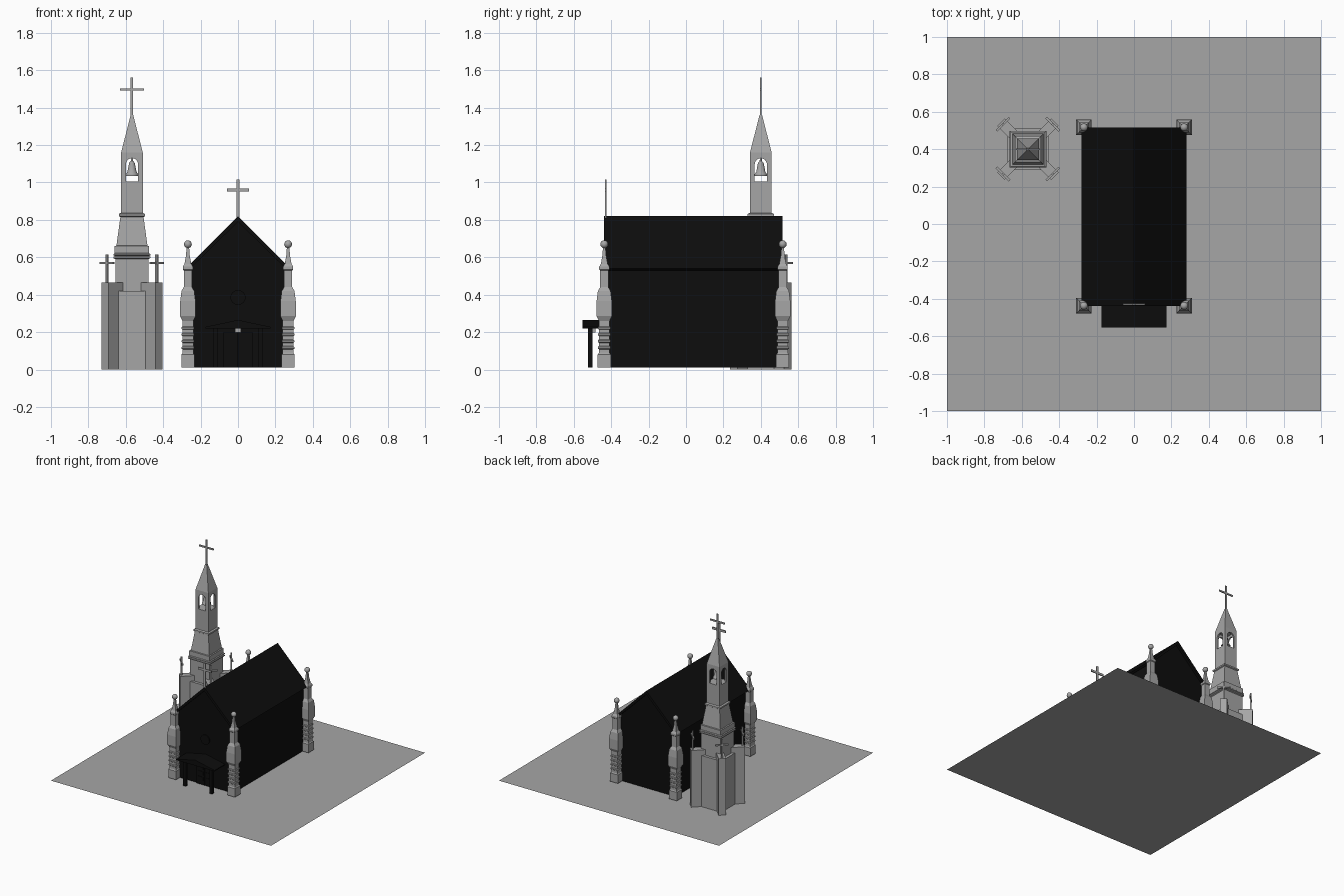
import bpy, bmesh, math
from mathutils import Vector, Matrix

if "Cube" in bpy.data.objects:
    bpy.data.objects.remove(bpy.data.objects["Cube"])


def material(name, value):
    m = bpy.data.materials.new(name)
    m.use_nodes = True
    colour = (value, value, value, 1)
    m.diffuse_color = colour
    m.node_tree.nodes["Principled BSDF"].inputs["Base Color"].default_value = colour
    return m


stone = material("grey stone", 0.38)
black = material("black paint", 0.004)


def finish(name, bm, mat, loc=(0, 0, 0), turn=0):
    bmesh.ops.recalc_face_normals(bm, faces=bm.faces)
    me = bpy.data.meshes.new(name)
    bm.to_mesh(me)
    bm.free()
    me.materials.append(mat)
    ob = bpy.data.objects.new(name, me)
    ob.location = loc
    ob.rotation_euler.z = turn
    bpy.context.collection.objects.link(ob)
    return ob


def box(name, size, loc, mat, turn=0):
    bm = bmesh.new()
    bmesh.ops.create_cube(bm, size=1, matrix=Matrix.Diagonal((*size, 1)))
    return finish(name, bm, mat, loc, turn)


def loft(name, profile, loc, mat, sides=4):
    """Stack of regular rings; profile is (half width, height) pairs."""
    bm = bmesh.new()
    grow = 1 / math.cos(math.pi / sides)
    rings = []
    for w, z in profile:
        angles = [(i + 0.5) * math.tau / sides for i in range(sides)]
        rings.append([bm.verts.new((w * grow * math.cos(a), w * grow * math.sin(a), z)) for a in angles])
    for low, high in zip(rings, rings[1:]):
        for i in range(sides):
            j = (i + 1) % sides
            bm.faces.new((low[i], low[j], high[j], high[i]))
    bm.faces.new(rings[0])
    bm.faces.new(rings[-1])
    return finish(name, bm, mat, loc)


def prism(name, outline, depth, loc, mat, turn=0):
    """Outline in x and z, extruded along y, centred."""
    bm = bmesh.new()
    face = bm.faces.new([bm.verts.new((x, -depth / 2, z)) for x, z in outline])
    out = bmesh.ops.extrude_face_region(bm, geom=[face])
    moved = [v for v in out["geom"] if isinstance(v, bmesh.types.BMVert)]
    bmesh.ops.translate(bm, verts=moved, vec=(0, depth, 0))
    return finish(name, bm, mat, loc, turn)


def cross(name, loc, height, bar_z, span, thick, depth, turn=0):
    x, y, z = loc
    box(name + "_upright", (thick, depth, height), (x, y, z + height / 2), stone, turn)
    box(name + "_bar", (span, depth, thick), (x, y, z + bar_z), stone, turn)


def smooth(ob):
    bpy.ops.object.select_all(action="DESELECT")
    ob.select_set(True)
    bpy.context.view_layer.objects.active = ob
    bpy.ops.object.shade_smooth_by_angle()


# Ground
bm = bmesh.new()
bmesh.ops.create_grid(bm, x_segments=1, y_segments=1, size=1)
finish("ground", bm, stone)

# Church walls, roof and gable cross
prism("church_walls", [(-.25, .01), (.25, .01), (.25, .56), (0, .80), (-.25, .56)], .915, (0, .037, 0), black)
prism("church_roof", [(-.28, .54), (0, .82), (.28, .54), (.265, .53), (0, .79), (-.265, .53)],
      .955, (0, .038, 0), black)
cross("gable_cross", (0, -.43, .81), .205, .15, .12, .018, .008)

# Front details
bm = bmesh.new()
bmesh.ops.create_cone(bm, cap_ends=True, segments=24, radius1=.04, radius2=.04, depth=.012,
                      matrix=Matrix.Rotation(math.pi / 2, 4, "X"))
finish("round_window", bm, black, (0, -.424, .385))
for side in (-1, 1):
    box("door_leaf", (.075, .012, .19), (side * .04, -.424, .105), black)
    for z in (.06, .105, .15):
        box("door_panel", (.055, .01, .03), (side * .04, -.429, z), black)
    box("porch_post", (.025, .025, .22), (side * .12, -.512, .12), black)
prism("porch_roof", [(-.175, .22), (.175, .22), (.175, .228), (0, .265), (-.175, .228)], .135, (0, -.487, 0), black)
box("porch_lantern", (.03, .03, .025), (0, -.5, .21), stone)

# Corner pillars with ball finials
pillar = [(.035, .01), (.035, .08), (.03, .085)]
for z in (.09, .125, .16, .195):
    pillar += [(.029, z), (.029, z + .018), (.034, z + .022), (.034, z + .03)]
pillar += [(.029, .23), (.029, .26), (.041, .285), (.041, .365), (.034, .42), (.022, .44), (.022, .53),
           (.027, .535), (.027, .55), (.018, .565), (.01, .61), (.007, .65)]
for x in (-.268, .268):
    for y in (-.437, .517):
        loft("corner_pillar", pillar, (x, y, 0), stone)
        bm = bmesh.new()
        bmesh.ops.create_uvsphere(bm, u_segments=16, v_segments=10, radius=.021)
        smooth(finish("pillar_ball", bm, stone, (x, y, .67)))

# Bell tower: base, stepped shaft and collars
tx, ty = -.567, .4
loft("tower_base", [(.11, 0), (.11, .42)], (tx, ty, 0), stone)
loft("tower_shaft", [(.088, .4), (.088, .59), (.098, .595), (.098, .603), (.092, .607), (.098, .611),
                     (.098, .617), (.092, .622), (.092, .66), (.083, .662), (.062, .815), (.07, .82),
                     (.07, .832), (.058, .838)], (tx, ty, 0), stone)

# Diagonal buttresses with small crosses
for sx in (-1, 1):
    for sy in (-1, 1):
        turn = math.atan2(sy, sx)
        bx, by = tx + sx * .1025, ty + sy * .1025
        box("tower_buttress", (.118, .055, .465), (bx, by, .2325), stone, turn)
        cross("buttress_cross", (tx + sx * .133, ty + sy * .133, .465), .15, .105, .1, .012, .012, turn + math.pi / 2)

# Belfry, hollowed and pierced by arches both ways
belfry = loft("belfry", [(.058, .836), (.058, 1.16), (.007, 1.36)], (tx, ty, 0), stone)
arch = [(-.033, 1.005), (.033, 1.005)]
arch += [(.033 * math.cos(a * math.pi / 10), 1.095 + .035 * math.sin(a * math.pi / 10)) for a in range(11)]
cutters = [loft("belfry_hollow", [(.046, 1.005), (.046, 1.15)], (tx, ty, 0), stone)]
cutters += [prism("arch_cutter", arch, .2, (tx, ty, 0), stone, turn) for turn in (0, math.pi / 2)]
bpy.context.view_layer.objects.active = belfry
for cutter in cutters:
    mod = belfry.modifiers.new("opening", "BOOLEAN")
    mod.operation = "DIFFERENCE"
    mod.solver = "EXACT"
    mod.object = cutter
    bpy.ops.object.modifier_apply(modifier=mod.name)
for cutter in cutters:
    bpy.data.objects.remove(cutter)

# Bell and tower cross
smooth(loft("bell", [(.034, 1.035), (.034, 1.042), (.024, 1.058), (.019, 1.085), (.015, 1.105), (.006, 1.115),
                     (.004, 1.15)], (tx, ty, 0), stone, 16))
cross("tower_cross", (tx, ty, 1.35), .21, .147, .13, .013, .008)
